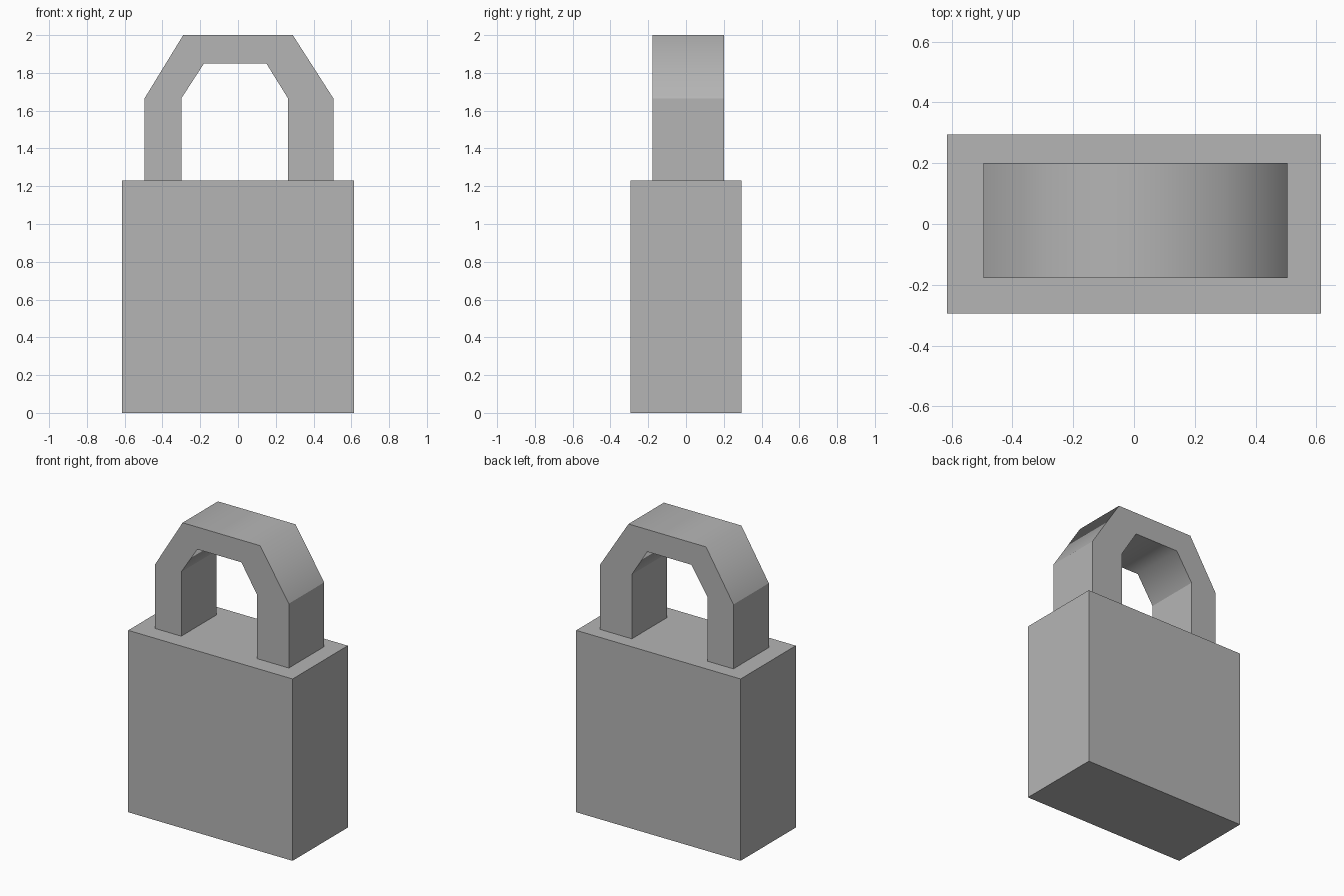
import bpy
import bmesh

cube = bpy.data.objects.get("Cube")
if cube:
    bpy.data.objects.remove(cube, do_unlink=True)

# Single grey material
GREY = (0.46, 0.46, 0.46, 1.0)
grey = bpy.data.materials.new("grey_metal")
grey.use_nodes = True
grey.diffuse_color = GREY
grey.node_tree.nodes["Principled BSDF"].inputs["Base Color"].default_value = GREY


def add_object(name, bm):
    bmesh.ops.recalc_face_normals(bm, faces=bm.faces[:])
    mesh = bpy.data.meshes.new(name)
    bm.to_mesh(mesh)
    bm.free()
    mesh.materials.append(grey)
    obj = bpy.data.objects.new(name, mesh)
    bpy.context.collection.objects.link(obj)
    return obj


# Lock body: a plain block
BODY_TOP = 1.23
bm = bmesh.new()
bmesh.ops.create_cube(bm, size=1)
bmesh.ops.scale(bm, vec=(1.23, 0.59, BODY_TOP), verts=bm.verts)
bmesh.ops.translate(bm, vec=(0, 0, BODY_TOP / 2), verts=bm.verts)
add_object("lock_body", bm)

# Shackle: faceted arch, paired outer and inner outlines (x, z)
FOOT = BODY_TOP - 0.02
BEND = 1.665
outer = [(-0.495, FOOT), (-0.495, BEND), (-0.29, 2.0),
         (0.29, 2.0), (0.505, BEND), (0.505, FOOT)]
inner = [(-0.3, FOOT), (-0.3, BEND), (-0.18, 1.85),
         (0.15, 1.85), (0.265, BEND), (0.265, FOOT)]
FRONT, BACK = -0.178, 0.2

bm = bmesh.new()
rings = []
for (ox, oz), (ix, iz) in zip(outer, inner):
    corners = [(ox, FRONT, oz), (ox, BACK, oz), (ix, BACK, iz), (ix, FRONT, iz)]
    rings.append([bm.verts.new(c) for c in corners])
for a, b in zip(rings, rings[1:]):
    for i in range(4):
        j = (i + 1) % 4
        bm.faces.new((a[i], a[j], b[j], b[i]))
bm.faces.new(rings[0])
bm.faces.new(rings[-1])

# The arch bends are smooth across; the legs and side outlines stay crisp
bm.normal_update()
for face in bm.faces:
    face.smooth = True
for edge in bm.edges:
    across = abs(edge.verts[0].co.y - edge.verts[1].co.y) > 0.1
    high = min(v.co.z for v in edge.verts) > BEND + 0.01
    at_upper_bend = across and high
    edge.smooth = at_upper_bend
add_object("shackle", bm)
